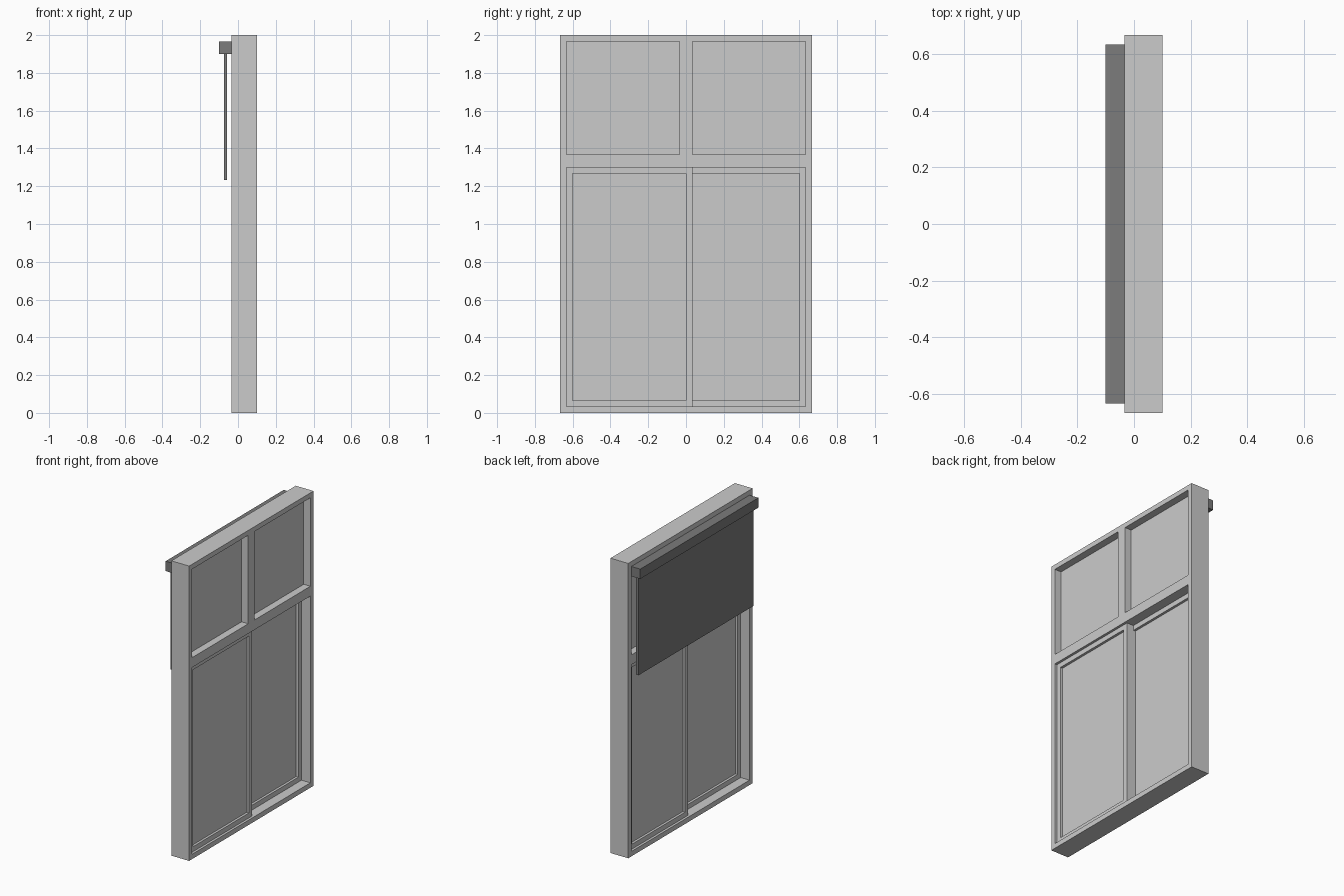
import bpy, bmesh, math

if "Cube" in bpy.data.objects:
    bpy.data.objects.remove(bpy.data.objects["Cube"])

U = 1 / 30  # basic profile width of the joinery


def finish(bm, name, mat=None):
    bmesh.ops.recalc_face_normals(bm, faces=bm.faces)
    mesh = bpy.data.meshes.new(name)
    bm.to_mesh(mesh)
    bm.free()
    ob = bpy.data.objects.new(name, mesh)
    bpy.context.collection.objects.link(ob)
    if mat:
        mesh.materials.append(mat)
    return ob


def lattice(name, x0, x1, ys, zs, holes=(), mat=None):
    """Flat grid in the yz plane with some cells left open, thickened from x0 to x1."""
    bm = bmesh.new()
    grid = [[bm.verts.new((x0, y, z)) for z in zs] for y in ys]
    for i in range(len(ys) - 1):
        for j in range(len(zs) - 1):
            if (i, j) not in holes:
                bm.faces.new((grid[i][j], grid[i + 1][j], grid[i + 1][j + 1], grid[i][j + 1]))
    ext = bmesh.ops.extrude_face_region(bm, geom=bm.faces[:], use_keep_orig=True)
    for v in ext["geom"]:
        if isinstance(v, bmesh.types.BMVert):
            v.co.x = x1
    bmesh.ops.recalc_face_normals(bm, faces=bm.faces)
    return finish(bm, name, mat)


def sash(side, x0, y0, y1):
    """Sliding sash: a rectangular frame with a thin pane in its middle."""
    z0, z1, t = U, 1.3, 0.05
    lattice(side + "_sash", x0, x0 + t, [y0, y0 + U, y1 - U, y1],
            [z0, z0 + U, z1 - U, z1], {(1, 1)})
    lattice(side + "_sash_glass", x0 + t / 3, x0 + 2 * t / 3,
            [y0 + U, y1 - U], [z0 + U, z1 - U])


# Outer frame with two top lights and one wide lower opening
W = 20 * U
lattice("window_frame", -U, 0.1,
        [-W, U - W, -U, U, W - U, W],
        [0, U, 1.3, 1.3 + 2 * U, 2 - U, 2],
        {(1, 3), (3, 3), (1, 1), (2, 1), (3, 1)})

# Fixed panes of the top lights
for side, s in (("left", -1), ("right", 1)):
    lattice(side + "_top_glass", U / 2, 1.5 * U,
            sorted([s * U, s * (W - U)]), [1.3 + 2 * U, 2 - U])

# Two overlapping sliding sashes on separate tracks
sash("outer", U, U - W, U)
sash("inner", U - 0.05, 0, W - U)

# Roller blind, partly drawn down on the inside
dark = bpy.data.materials.new("dark_blind")
dark.diffuse_color = (0.2, 0.2, 0.2, 1)
dark.use_nodes = True
dark.node_tree.nodes["Principled BSDF"].inputs["Base Color"].default_value = dark.diffuse_color
lattice("blind_box", -0.1, -U, [U - W, W - U], [1.9, 2 - U], mat=dark)
lattice("blind_fabric", -0.075, -0.0585, [-0.617, 0.617], [1.233, 1.9], mat=dark)
